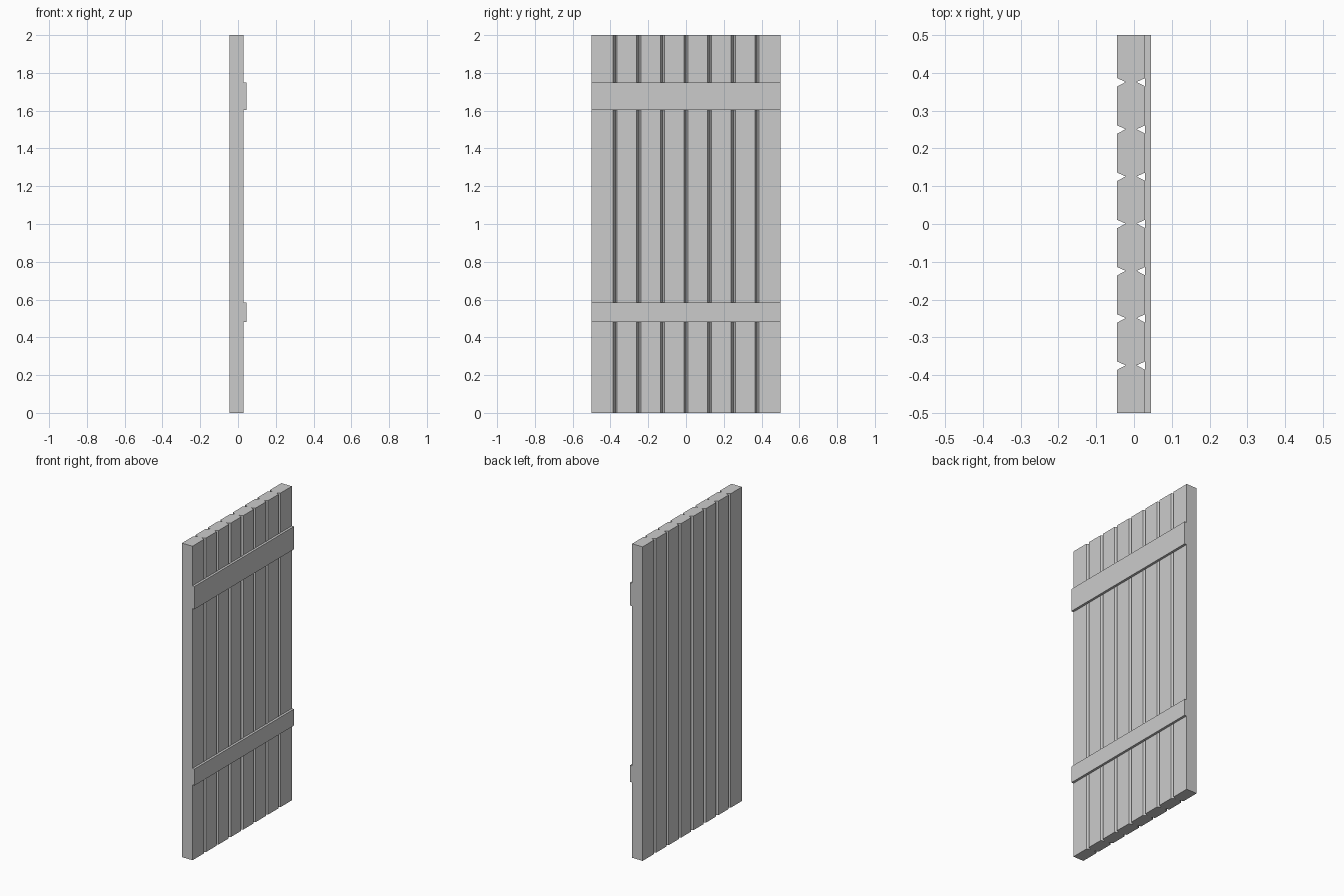
import bpy, bmesh

if "Cube" in bpy.data.objects:
    bpy.data.objects.remove(bpy.data.objects["Cube"])

BACK, FACE, BATTEN = -0.0445, 0.0295, 0.0445
PLANKS, DEPTH, HALF = 8, 0.0225, 0.011


def extrude_profile(name, points, z0, z1):
    """Extrude a closed xy outline from z0 to z1."""
    bm = bmesh.new()
    face = bm.faces.new([bm.verts.new((x, y, z0)) for x, y in points])
    new = bmesh.ops.extrude_face_region(bm, geom=[face])["geom"]
    top = [v for v in new if isinstance(v, bmesh.types.BMVert)]
    bmesh.ops.translate(bm, verts=top, vec=(0, 0, z1 - z0))
    bmesh.ops.recalc_face_normals(bm, faces=bm.faces[:])
    mesh = bpy.data.meshes.new(name)
    bm.to_mesh(mesh)
    bm.free()
    obj = bpy.data.objects.new(name, mesh)
    bpy.context.collection.objects.link(obj)
    return obj


def grooved_edge(x, inward):
    """One long side of the door outline, with a V groove at each plank joint."""
    pts = [(x, -0.5)]
    for i in range(1, PLANKS):
        y = -0.5 + i / PLANKS
        pts += [(x, y - HALF), (x + inward * DEPTH, y + 0.001), (x, y + HALF)]
    return pts + [(x, 0.5)]


# planked door panel
outline = grooved_edge(FACE, -1) + grooved_edge(BACK, 1)[::-1]
extrude_profile("door_planks", outline, 0, 2)

# cross battens
strip = [(FACE, -0.5), (BATTEN, -0.5), (BATTEN, 0.5), (FACE, 0.5)]
for name, z0, z1 in (("lower_batten", 0.48, 0.585), ("upper_batten", 1.603, 1.748)):
    extrude_profile(name, strip, z0, z1)
